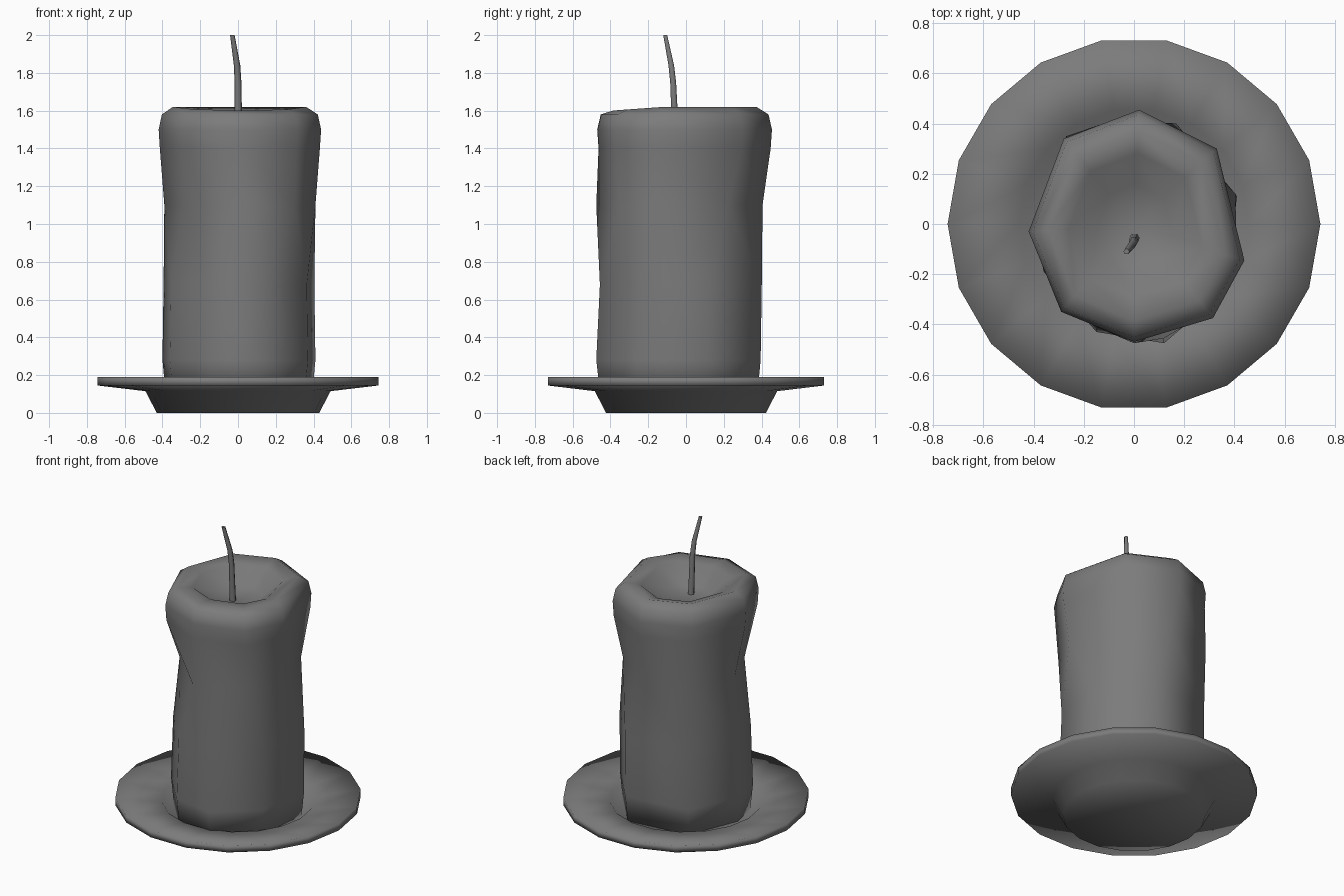
import bpy
import bmesh
from math import cos, sin, radians, tau
from mathutils import Vector

cube = bpy.data.objects.get("Cube")
if cube:
    bpy.data.objects.remove(cube)

grey = bpy.data.materials.new("plain_grey")
grey.use_nodes = True
colour = (0.2, 0.2, 0.2, 1)
grey.diffuse_color = colour
grey.node_tree.nodes["Principled BSDF"].inputs["Base Color"].default_value = colour


def loft(name, rings, sharp):
    """Skin equal-sized rings of points and close both ends with a fan."""
    bm = bmesh.new()
    loops = [[bm.verts.new(p) for p in ring] for ring in rings]
    count = len(rings[0])
    for low, high in zip(loops, loops[1:]):
        for i in range(count):
            j = (i + 1) % count
            # Split along the diagonal that keeps twisted sides convex
            bm.faces.new((low[i], low[j], high[i]))
            bm.faces.new((low[j], high[j], high[i]))
    for loop in (loops[0], loops[-1]):
        centre = sum((v.co for v in loop), Vector()) / count
        tip = bm.verts.new(centre)
        for i in range(count):
            bm.faces.new((loop[i], loop[(i + 1) % count], tip))
    bmesh.ops.recalc_face_normals(bm, faces=bm.faces)
    mesh = bpy.data.meshes.new(name)
    bm.to_mesh(mesh)
    bm.free()
    mesh.materials.append(grey)
    obj = bpy.data.objects.new(name, mesh)
    bpy.context.collection.objects.link(obj)
    bpy.ops.object.select_all(action="DESELECT")
    obj.select_set(True)
    bpy.context.view_layer.objects.active = obj
    bpy.ops.object.shade_smooth_by_angle(angle=radians(sharp))
    return obj


def circle(x, y, z, r, sides):
    return [(x + r * cos(tau * i / sides), y + r * sin(tau * i / sides), z)
            for i in range(sides)]


# Dish: raised foot, flared rim and a shallow well, softly shaded
dish_profile = [(0.43, 0), (0.49, 0.115), (0.743, 0.145), (0.743, 0.19),
                (0.46, 0.15), (0.42, 0.11)]
loft("dish", [circle(0, 0, z, r, 18) for r, z in dish_profile], 180)

# Candle: slumped eight-sided body with a narrow waist, twisted below it
rim = [(0.44, -0.145), (0.33, 0.30), (0.02, 0.455), (-0.28, 0.34),
       (-0.42, -0.03), (-0.29, -0.35), (0, -0.47), (0.315, -0.375)]
waist = [(0.41, -0.12), (0.31, 0.22), (0.05, 0.405), (-0.27, 0.35),
         (-0.39, 0.04), (-0.29, -0.20), (0, -0.475), (0.30, -0.35)]
base = [(0.37, -0.26), (0.41, 0.11), (0.17, 0.395), (-0.26, 0.345),
        (-0.40, 0), (-0.36, -0.19), (-0.15, -0.43), (0.12, -0.475)]


def ring(outline, z, spread=1.0, shift=0.0, sag=0.0):
    """Scaled outline at a height, sagging towards the front."""
    return [(x * spread, y * spread + shift, z - sag * max(0, -y - 0.15))
            for x, y in outline]


candle = [ring(base, 0.11, 0.96), ring(base, 0.28),
          ring(base, 0.68, 0.985, 0.012), ring(waist, 1.10),
          ring(rim, 1.40, 0.985), ring(rim, 1.50),
          ring(rim, 1.58, 0.96), ring(rim, 1.62, 0.82, 0, 0.06),
          ring(rim, 1.595, 0.62), ring(rim, 1.50, 0.35)]
loft("candle", candle, 180)

# Wick: thin bent strand leaning forward
wick_path = [(0.002, -0.055, 1.46, 0.021), (0, -0.068, 1.75, 0.018),
             (-0.005, -0.078, 1.84, 0.017), (-0.03, -0.11, 2.0, 0.012)]
loft("wick", [circle(x, y, z, r, 6) for x, y, z, r in wick_path], 65)
